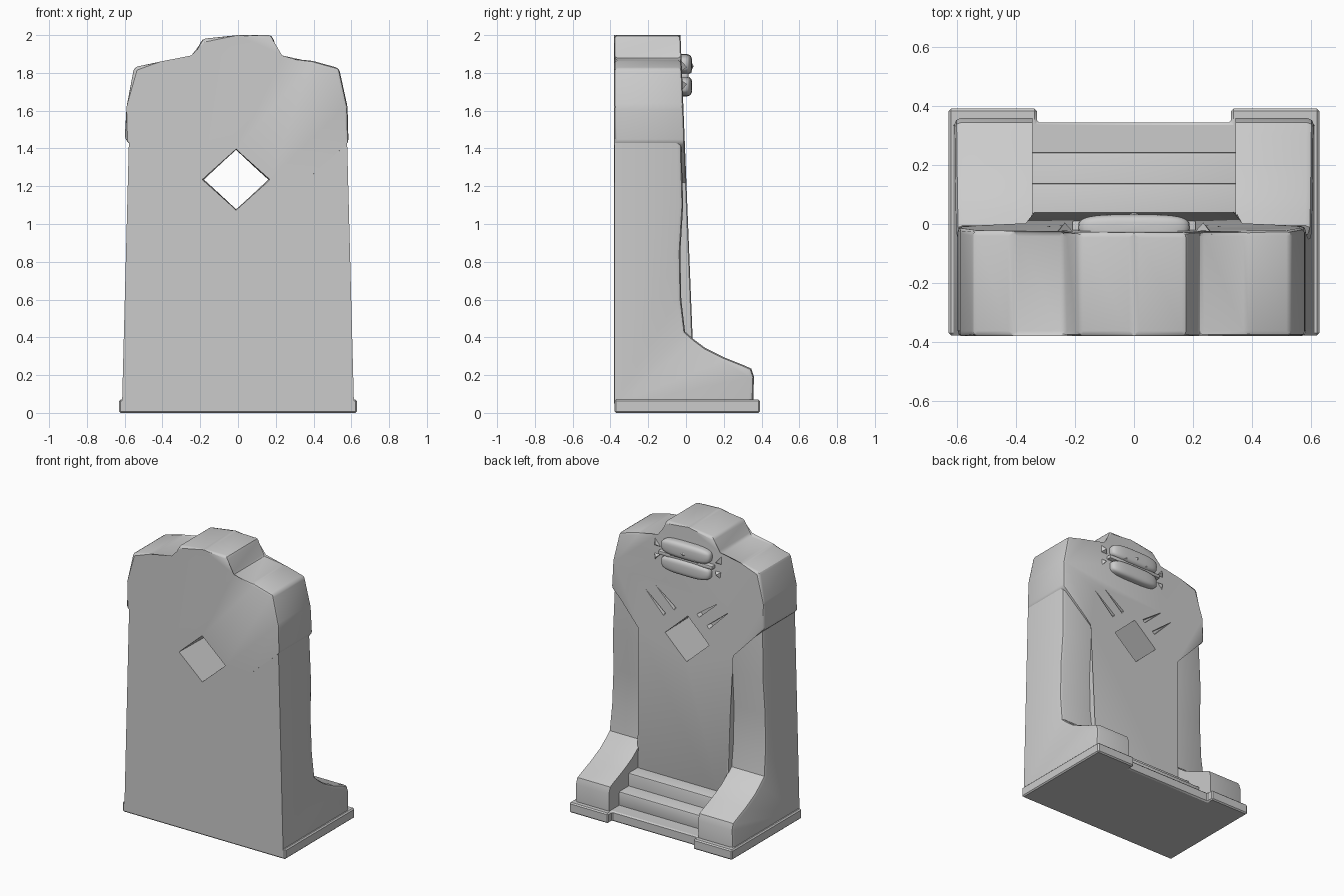
import bpy, bmesh, math
from mathutils import Vector

if "Cube" in bpy.data.objects:
    bpy.data.objects.remove(bpy.data.objects["Cube"], do_unlink=True)

stone = bpy.data.materials.new("grey stone")
stone.use_nodes = True
stone.diffuse_color = (0.6, 0.6, 0.6, 1)
stone.node_tree.nodes["Principled BSDF"].inputs["Base Color"].default_value = (0.6, 0.6, 0.6, 1)

BACK = -0.378


def front_y(z):
    """Gentle backward lean of the carved face."""
    return 0.035 - 0.04 * (z - 0.4)


def finish(name, bm):
    bmesh.ops.recalc_face_normals(bm, faces=bm.faces)
    mesh = bpy.data.meshes.new(name)
    bm.to_mesh(mesh)
    bm.free()
    mesh.materials.append(stone)
    obj = bpy.data.objects.new(name, mesh)
    bpy.context.collection.objects.link(obj)
    return obj


def prism(points_a, points_b):
    """Closed solid between two matching outlines."""
    bm = bmesh.new()
    a = [bm.verts.new(p) for p in points_a]
    b = [bm.verts.new(p) for p in points_b]
    bm.faces.new(a)
    bm.faces.new(b[::-1])
    for i in range(len(a)):
        j = (i + 1) % len(a)
        bm.faces.new((a[i], b[i], b[j], a[j]))
    return bm


def apply(obj, kind, **settings):
    mod = obj.modifiers.new(kind.title(), kind)
    for key, value in settings.items():
        setattr(mod, key, value)
    bpy.context.view_layer.objects.active = obj
    bpy.ops.object.modifier_apply(modifier=mod.name)


def smooth(obj, angle=35):
    bpy.ops.object.select_all(action="DESELECT")
    obj.select_set(True)
    bpy.context.view_layer.objects.active = obj
    bpy.ops.object.shade_smooth_by_angle(angle=math.radians(angle))


def bevel(obj, width, segments=2):
    apply(obj, "BEVEL", width=width, segments=segments, limit_method="ANGLE",
          angle_limit=math.radians(28))


def box(name, lo, hi, width):
    corners = ((lo[0], lo[1]), (hi[0], lo[1]), (hi[0], hi[1]), (lo[0], hi[1]))
    obj = finish(name, prism([(x, y, lo[2]) for x, y in corners],
                             [(x, y, hi[2]) for x, y in corners]))
    bevel(obj, width)
    smooth(obj)
    return obj


def cut(target, cutter):
    apply(target, "BOOLEAN", operation="DIFFERENCE", object=cutter, solver="EXACT")
    bpy.data.objects.remove(cutter, do_unlink=True)


# Main slab: stepped crown, broad shoulders and the centre panel
outline = [(0.35, 0.05), (0.35, 1.22), (0.585, 1.43), (0.58, 1.62), (0.535, 1.825),
           (0.39, 1.865), (0.22, 1.875), (0.18, 2), (0, 2), (-0.19, 1.98),
           (-0.235, 1.875), (-0.41, 1.86), (-0.55, 1.83), (-0.59, 1.62),
           (-0.6, 1.45), (-0.35, 1.22), (-0.35, 0.05)]
bm = prism([(x, BACK - 0.003, z) for x, z in outline],
           [(x, front_y(z), z) for x, z in outline])
edges = [e for e in bm.edges if all(v.co.y > -0.1 for v in e.verts)
         or all(v.co.z > 1.4 for v in e.verts)]
bmesh.ops.bevel(bm, geom=edges, offset=0.018, segments=2, profile=0.5, affect="EDGES")
body = finish("body", bm)

# Diamond window through the slab, flared on the plain side
diamond = [(0, 0.155), (0.168, 0), (0, -0.155), (-0.168, 0)]
cut(body, finish("window_cutter", prism(
    [(x * 1.08 - 0.01, -0.5, z * 1.05 + 1.235) for x, z in diamond],
    [(x * 0.99 - 0.01, 0.2, z + 1.235) for x, z in diamond])))

# Tapering grooves that rise from the window to the shoulders
for side in (1, -1):
    for start, end in (((0.15, 1.34), (0.36, 1.53)), ((0.07, 1.40), (0.28, 1.57))):
        s = Vector((side * start[0], 0, start[1]))
        e = Vector((side * end[0], 0, end[1]))
        n = (e - s).cross(Vector((0, 1, 0))).normalized() * 0.017
        loop = [s - n, s + n, e]
        mid = (s * 2 + e) / 3
        cut(body, finish("groove_cutter", prism(
            [(p.x, 0.05, p.z) for p in loop],
            [(mid.x + (p.x - mid.x) * 0.6, -0.035, mid.z + (p.z - mid.z) * 0.6) for p in loop])))
smooth(body, 30)

# Side buttresses with sweeping feet
profile = [(BACK, 0.04), (BACK, 1.45), (-0.025, 1.45), (-0.015, 1.1), (-0.03, 0.85),
           (-0.025, 0.6), (-0.005, 0.43), (0.04, 0.39), (0.1, 0.345), (0.2, 0.295),
           (0.3, 0.255), (0.345, 0.235), (0.36, 0.19), (0.355, 0.04)]
for side, word in ((1, "left"), (-1, "right")):
    bm = prism([(side * 0.345, y, z) for y, z in profile],
               [(side * (0.615 - 0.026 * z), y, z) for y, z in profile])
    bm.normal_update()
    edges = [e for e in bm.edges if all(v.co.y > -0.1 for v in e.verts)
             and e.verts[0].co.x * side > 0.4 and e.verts[1].co.x * side > 0.4]
    bmesh.ops.bevel(bm, geom=edges, offset=0.022, segments=2, profile=0.5, affect="EDGES")
    smooth(finish(word + "_buttress", bm))

# Plinth with projecting toes, notched in front of the steps
half = [(0.33, 0.345), (0.33, 0.392), (0.63, 0.392), (0.63, BACK)]
plan = half + [(-x, y) for x, y in reversed(half)]
plinth = finish("plinth", prism([(x, y, 0) for x, y in plan],
                                [(x, y, 0.07) for x, y in plan]))
bevel(plinth, 0.008, 1)
smooth(plinth)

# Steps up to the panel
for i, (y, z) in enumerate(((0.245, 0.165), (0.14, 0.255))):
    box(f"step_{i + 1}", (-0.36, -0.1, 0.05), (0.36, y, z), 0.012)

# Emblem: two rounded halves split by a slit, on a thin backing
for word, z0, z1 in (("upper", 1.79, 1.9), ("lower", 1.675, 1.782)):
    lobe = finish(f"emblem_{word}_half", bmesh.new())
    bm = bmesh.new()
    bmesh.ops.create_uvsphere(bm, u_segments=32, v_segments=16, radius=1)
    for v in bm.verts:
        # Superellipsoid shaping gives the boxy cushion form
        x, y, z = (math.copysign(abs(c) ** 0.6, c) for c in v.co)
        v.co = (x * 0.19, y * 0.045 - 0.012, (z0 + z1) / 2 + z * (z1 - z0) / 2)
    bm.to_mesh(lobe.data)
    bm.free()
    lobe.data.materials.clear()
    lobe.data.materials.append(stone)
    smooth(lobe, 60)
box("emblem_band", (-0.21, -0.06, 1.772), (0.21, 0.012, 1.798), 0.006)


def stud(name, cx, cz, y, points, height):
    """Small faceted point rising from the carved face."""
    bm = bmesh.new()
    ring = [bm.verts.new((cx + x, y, cz + z)) for x, z in points]
    tip = bm.verts.new((cx, y + height, cz))
    bm.faces.new(ring)
    for i in range(len(ring)):
        bm.faces.new((ring[i], ring[(i + 1) % len(ring)], tip))
    finish(name, bm)


# Diamond stud and spikes around the emblem
stud("emblem_diamond", 0, 1.835, 0.026, [(0, 0.028), (0.035, 0), (0, -0.028), (-0.035, 0)], 0.014)
for side, word in ((1, "left"), (-1, "right")):
    for level, up in (("upper", 1), ("lower", -1)):
        stud(f"{word}_{level}_spike", side * 0.235, 1.785 + up * 0.045, -0.035,
             [(-0.035 * side, -0.028 * up), (0.035 * side, -0.028 * up),
              (0.03 * side, 0.045 * up)], 0.04)
    stud(f"{word}_emblem_tooth", side * 0.085, 1.805, 0.015,
         [(-0.025, -0.012), (0.025, -0.012), (0, 0.025)], 0.018)
